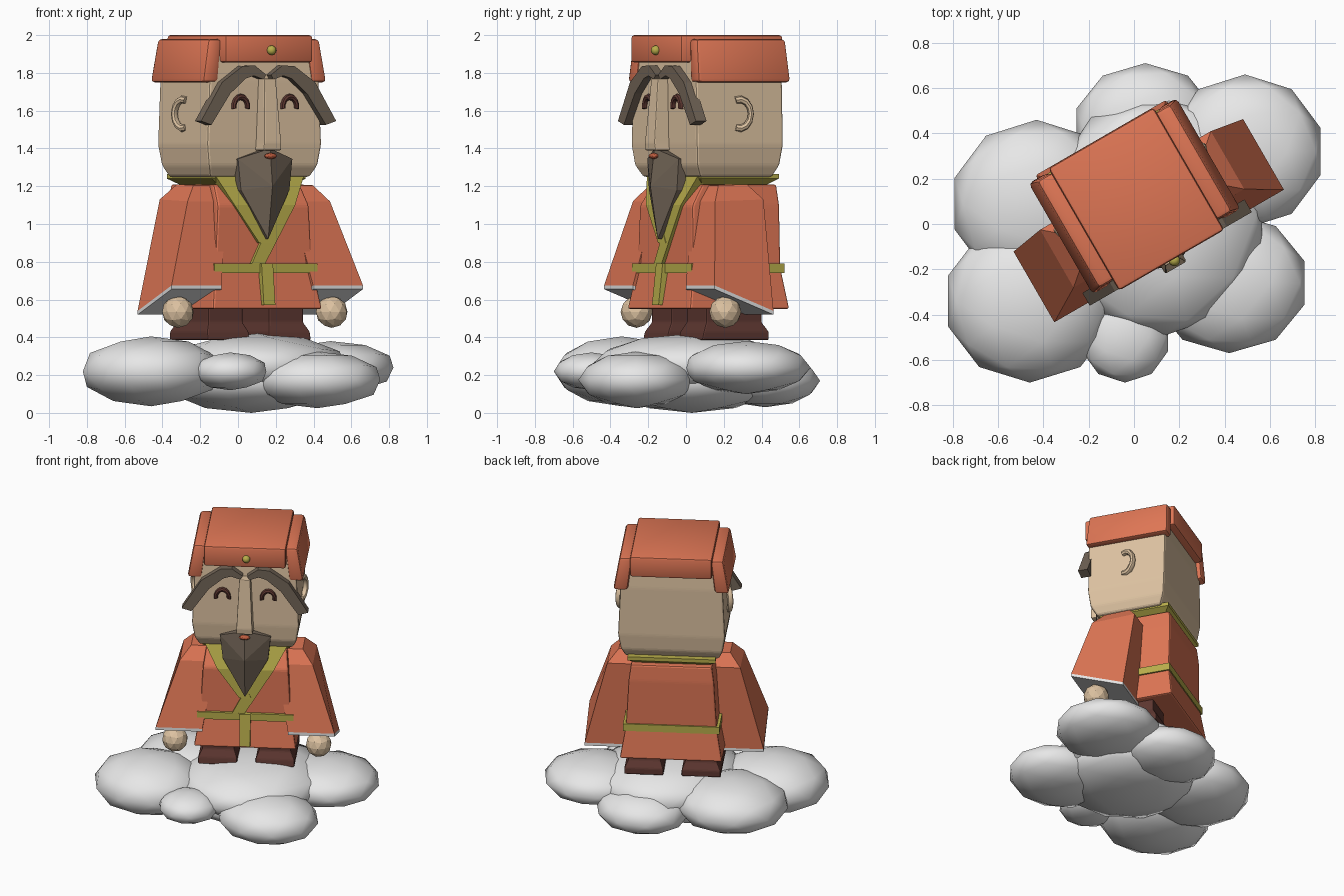
import bpy, bmesh, math
from mathutils import Matrix, Vector

cube = bpy.data.objects.get("Cube")
if cube:
    bpy.data.objects.remove(cube)

# The figure is turned on its cloud
TURN = Matrix.Translation((0.01, 0.11, 0)) @ Matrix.Rotation(math.radians(30), 4, "Z")
SIDES = (("left", 1), ("right", -1))


def material(name, *rgb):
    m = bpy.data.materials.new(name)
    m.use_nodes = True
    m.diffuse_color = (*rgb, 1)
    m.node_tree.nodes["Principled BSDF"].inputs["Base Color"].default_value = (*rgb, 1)
    return m


RED = material("red cloth", 0.73, 0.18, 0.09)
SKIN = material("skin", 0.72, 0.54, 0.355)
OLIVE = material("olive trim", 0.48, 0.42, 0.07)
HAIR = material("grey brown hair", 0.17, 0.13, 0.095)
BROWN = material("dark brown", 0.11, 0.038, 0.03)
LIPS = material("lips", 0.52, 0.11, 0.05)
WHITE = material("cloud white", 0.8, 0.8, 0.8)


def finish(name, bm, mats, matrix=TURN, bevel=0, smooth=None):
    bmesh.ops.recalc_face_normals(bm, faces=bm.faces)
    if bevel:
        bmesh.ops.bevel(bm, geom=bm.edges[:], offset=bevel, segments=2,
                        profile=0.5, affect="EDGES", clamp_overlap=True)
    bm.transform(matrix)
    mesh = bpy.data.meshes.new(name)
    bm.to_mesh(mesh)
    bm.free()
    ob = bpy.data.objects.new(name, mesh)
    bpy.context.collection.objects.link(ob)
    for m in mats:
        mesh.materials.append(m)
    if smooth:
        for o in bpy.context.selected_objects:
            o.select_set(False)
        ob.select_set(True)
        bpy.context.view_layer.objects.active = ob
        bpy.ops.object.shade_smooth_by_angle(angle=math.radians(smooth))
    return ob


def bridge(bm, rings):
    """Skin closed rings of points and cap both ends."""
    loops = [[bm.verts.new(p) for p in r] for r in rings]
    n = len(loops[0])
    for a, b in zip(loops, loops[1:]):
        for i in range(n):
            bm.faces.new((a[i], a[(i + 1) % n], b[(i + 1) % n], b[i]))
    bm.faces.new(loops[0])
    bm.faces.new(loops[-1])


def box_loft(name, rings, mats, s=1, bevel=0, smooth=None):
    """Rings are x0, x1, y front, y back, z front, z back."""
    bm = bmesh.new()
    bridge(bm, [[(s * a, f, zf), (s * b, f, zf), (s * b, k, zb), (s * a, k, zb)]
                for a, b, f, k, zf, zb in rings])
    return finish(name, bm, mats, bevel=bevel, smooth=smooth)


def centred(rings):
    """Rings given as half width, front depth, back depth, z."""
    return [(-w, w, -f, b, z, z) for w, f, b, z in rings]


def plate(name, outline, y0, y1, mat, s=1):
    bm = bmesh.new()
    bridge(bm, [[(s * x, y, z) for x, z in outline] for y in (y0, y1)])
    return finish(name, bm, [mat])


def ball(name, centre, scale, mat, matrix=TURN, smooth=None):
    bm = bmesh.new()
    bmesh.ops.create_icosphere(bm, subdivisions=2, radius=1)
    bm.transform(Matrix.Translation(centre) @ Matrix.Diagonal((*scale, 1)))
    return finish(name, bm, [mat], matrix, smooth=smooth)


def arc_tube(name, centre, across, up, radius, a0, a1, mat):
    """Tube swept along an arc in the plane of two directions."""
    across, up = Vector(across).normalized(), Vector(up).normalized()
    out = across.cross(up)
    rings = []
    for i in range(9):
        t = math.radians(a0 + (a1 - a0) * i / 8)
        d = across * math.cos(t) * 0.8 + up * math.sin(t)
        p = Vector(centre) + d * radius[0]
        rings.append([p + (d * math.cos(k * math.pi / 4) + out * math.sin(k * math.pi / 4)) * radius[1]
                      for k in range(8)])
    bm = bmesh.new()
    bridge(bm, rings)
    return finish(name, bm, [mat], smooth=40)


# Cloud puffs: centre and radii
puffs = {
    "top": ((0.1, 0.035, 0.25), (0.49, 0.54, 0.17)),
    "underside": ((0.07, 0.03, 0.17), (0.46, 0.46, 0.17)),
    "front_right": ((-0.46, -0.34, 0.22), (0.38, 0.36, 0.185)),
    "back_right": ((-0.43, 0.09, 0.22), (0.38, 0.37, 0.17)),
    "back": ((0.05, 0.42, 0.17), (0.32, 0.29, 0.14)),
    "back_left": ((0.49, 0.32, 0.24), (0.35, 0.34, 0.14)),
    "front_left": ((0.42, -0.26, 0.175), (0.35, 0.31, 0.15)),
    "front": ((-0.04, -0.5, 0.22), (0.2, 0.2, 0.1)),
}
for part, (centre, radii) in puffs.items():
    ball("cloud_" + part, centre, radii, WHITE, Matrix.Identity(4), smooth=80)

# Robe, belt, sash and neck collar
box_loft("robe", centred([(0.335, 0.295, 0.315, 0.55), (0.298, 0.255, 0.282, 0.77),
                          (0.28, 0.25, 0.285, 1.1), (0.265, 0.18, 0.275, 1.21)]), [RED], bevel=0.012)
box_loft("belt", centred([(0.315, 0.275, 0.293, 0.74), (0.315, 0.275, 0.293, 0.79)]), [OLIVE])
box_loft("sash_tail", [(-0.035, 0.035, -0.315, -0.25, 0.57, 0.57),
                       (-0.035, 0.035, -0.29, -0.25, 0.79, 0.79)], [OLIVE])
box_loft("neck_collar", centred([(0.22, 0.16, 0.22, 1.2), (0.287, 0.2, 0.275, 1.24),
                                 (0.287, 0.2, 0.275, 1.265)]), [OLIVE])

# Crossed lapels follow the chest
for side, s, end_x, end_z in (("left", 1, -0.05, 0.78), ("right", -1, 0, 0.9)):
    rings = []
    for x, y, z, w in ((0.195, -0.21, 1.255, 0.075), (0.13, -0.265, 1.1, 0.055),
                       (end_x, -0.275, end_z, 0.04)):
        rings.append((x - w, x + w, y, y + 0.06, z, z))
    box_loft(side + "_lapel", rings, [OLIVE], s)

# Head: flat sides, narrowing to the crown and chamfered at the jaw
box_loft("head", centred([(0.305, 0.215, 0.225, 1.25), (0.333, 0.25, 0.255, 1.31),
                          (0.35, 0.262, 0.268, 1.42), (0.335, 0.26, 0.27, 1.76),
                          (0.31, 0.25, 0.26, 1.9)]), [SKIN], bevel=0.012)
box_loft("nose", centred([(0.055, 0.345, -0.22, 1.39), (0.052, 0.35, -0.22, 1.43),
                          (0.036, 0.32, -0.22, 1.77)]), [SKIN], bevel=0.006)
ball("mouth", (0, -0.325, 1.36), (0.037, 0.022, 0.016), LIPS)

# Beard: a flat-backed kite with a forward ridge
bm = bmesh.new()
outline = ((0, -0.32, 1.4), (0.166, -0.268, 1.345), (0.148, -0.268, 1.18),
           (0, -0.3, 0.92), (-0.148, -0.268, 1.18), (-0.166, -0.268, 1.345))
back = [bm.verts.new((x, -0.22, z)) for x, y, z in outline]
edge = [bm.verts.new(p) for p in outline]
ridge = bm.verts.new((0, -0.345, 1.2))
bm.faces.new(back)
for i in range(6):
    j = (i + 1) % 6
    bm.faces.new((back[i], back[j], edge[j], edge[i]))
    bm.faces.new((edge[i], edge[j], ridge))
finish("beard", bm, [HAIR])

# Hat crown and button
box_loft("hat_crown", centred([(0.268, 0.312, 0.312, 1.855), (0.268, 0.312, 0.312, 2.0)]),
         [RED], bevel=0.015, smooth=30)
ball("hat_button", (0.01, -0.318, 1.92), (0.026, 0.026, 0.026), OLIVE, smooth=60)

brow = ((0.015, 1.79), (0.085, 1.84), (0.16, 1.835), (0.285, 1.75), (0.413, 1.545),
        (0.35, 1.525), (0.235, 1.69), (0.14, 1.77), (0.09, 1.785), (0.03, 1.765))

for side, s in SIDES:
    # Face details and hat flaps
    plate(side + "_eyebrow", brow, -0.305, -0.24, HAIR, s)
    arc_tube(side + "_eye", (s * 0.15, -0.268, 1.62), (1, 0, 0), (0, 0, 1),
             (0.053, 0.017), -10, 190, BROWN)
    arc_tube(side + "_ear", (s * 0.347, 0.0, 1.583), (s * 0.35, 1, 0), (0, 0, 1),
             (0.077, 0.02), -110, 110, SKIN)
    box_loft(side + "_hat_flap", [(0.285, 0.38, -0.268, 0.298, 1.75, 1.75),
                                  (0.257, 0.34, -0.258, 0.288, 1.98, 1.98)],
             [RED], s, bevel=0.02, smooth=30)

    # Wide sleeve with a pale cuff and lining
    hem = (0.28, 0.585, -0.29, 0.07)
    box_loft(side + "_sleeve", [(*hem, 0.675, 0.54), (0.2, 0.435, -0.2, 0.095, 1.12, 1.13),
                                (0.2, 0.365, -0.14, 0.035, 1.205, 1.21)], [RED], s)
    box_loft(side + "_cuff", [(*hem, 0.655, 0.52), (*hem, 0.675, 0.54)], [WHITE], s)
    ball(side + "_hand", (s * 0.47, -0.158, 0.535), (0.085, 0.085, 0.085), SKIN)

    # Trouser leg flaring into the foot
    box_loft(side + "_leg", [(0.06, 0.315, -0.21, 0.2, 0.385, 0.385),
                             (0.06, 0.315, -0.2, 0.2, 0.43, 0.43),
                             (0.08, 0.29, -0.17, 0.17, 0.48, 0.48),
                             (0.08, 0.29, -0.17, 0.17, 0.57, 0.57)], [BROWN], s, bevel=0.008)
